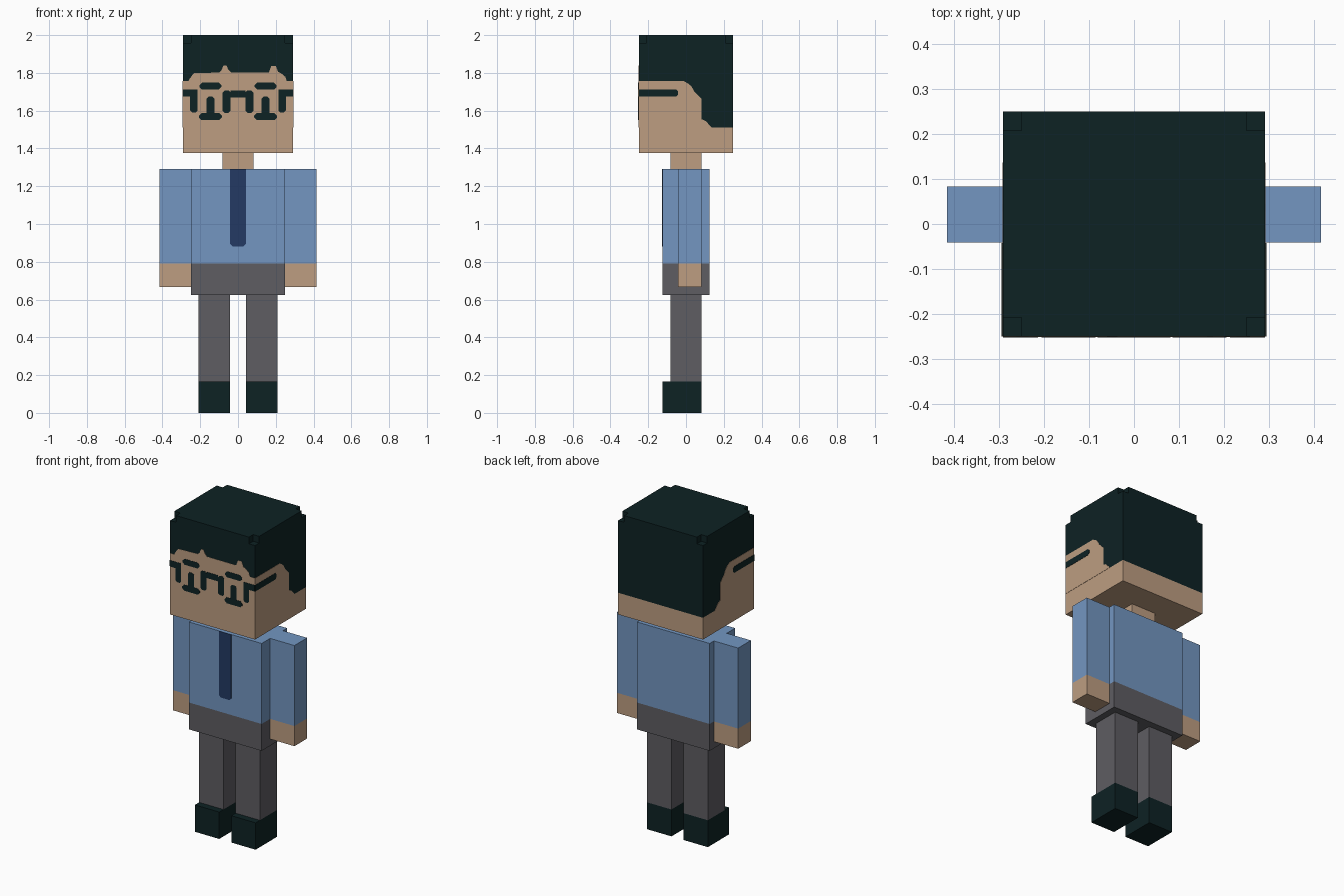
import bpy
import bmesh
from mathutils import Vector

cube = bpy.data.objects.get("Cube")
if cube:
    bpy.data.objects.remove(cube, do_unlink=True)

U = 1 / 24  # one block of the figure


def material(name, hex_code):
    def linear(v):
        return v / 12.92 if v <= 0.04045 else ((v + 0.055) / 1.055) ** 2.4
    rgb = [linear(int(hex_code[i:i + 2], 16) / 255) for i in (0, 2, 4)]
    mat = bpy.data.materials.new(name)
    mat.use_nodes = True
    mat.diffuse_color = (*rgb, 1)
    bsdf = next(n for n in mat.node_tree.nodes if n.type == 'BSDF_PRINCIPLED')
    bsdf.inputs["Base Color"].default_value = (*rgb, 1)
    return mat


SKIN = material("skin", "BD9D81")
DARK = material("dark hair", "0D2224")
BLUE = material("shirt blue", "7396C1")
GREY = material("trouser grey", "5E5D62")
NAVY = material("tie navy", "233A63")


def finish(name, bm, *mats):
    bmesh.ops.recalc_face_normals(bm, faces=bm.faces[:])
    mesh = bpy.data.meshes.new(name)
    bm.to_mesh(mesh)
    bm.free()
    for mat in mats:
        mesh.materials.append(mat)
    obj = bpy.data.objects.new(name, mesh)
    bpy.context.collection.objects.link(obj)
    return obj


def box(name, x, y, z, mat, lower=None, split=None):
    """Box from block ranges; below height split it takes the lower material."""
    bm = bmesh.new()
    bmesh.ops.create_cube(bm, size=1)
    for v in bm.verts:
        v.co = Vector(r[0] + (c + 0.5) * (r[1] - r[0])
                      for r, c in zip((x, y, z), v.co)) * U
    if lower:
        bmesh.ops.bisect_plane(bm, geom=bm.verts[:] + bm.edges[:] + bm.faces[:],
                               plane_co=(0, 0, split), plane_no=(0, 0, 1))
        for f in bm.faces:
            f.material_index = int(f.calc_center_median().z < split)
        return finish(name, bm, mat, lower)
    return finish(name, bm, mat)


def prism(name, points, to_3d, a, b, mat):
    """Extrude a flat outline between depths a and b."""
    bm = bmesh.new()
    face = bm.faces.new([bm.verts.new(to_3d(p, q, a)) for p, q in points])
    shift = Vector(to_3d(0, 0, b)) - Vector(to_3d(0, 0, a))
    new = bmesh.ops.extrude_face_region(bm, geom=[face], use_keep_orig=True)["geom"]
    bmesh.ops.translate(bm, vec=shift,
                        verts=[g for g in new if isinstance(g, bmesh.types.BMVert)])
    return finish(name, bm, mat)


def plate(x0, x1, z0, z1, c=0.0, cut_low=True, cut_high=True):
    """Rectangle outline with optional clipped corners."""
    low, high = c * cut_low, c * cut_high
    pts = [(x0 + low, z0), (x1 - low, z0), (x1, z0 + low), (x1, z1 - high),
           (x1 - high, z1), (x0 + high, z1), (x0, z1 - high), (x0, z0 + low)]
    return list(dict.fromkeys(pts))


def on_front(p, q, d):
    return (p, -d, q)


# Head: hair above, skin below, with a crown missing its four corner blocks
HAIR_Z = 1.51
box("head", (-7, 7), (-6, 6), (33, 47), DARK, SKIN, HAIR_Z)
crown = [(7, -5), (7, 5), (6, 5), (6, 6), (-6, 6), (-6, 5),
         (-7, 5), (-7, -5), (-6, -5), (-6, -6), (6, -6), (6, -5)]
prism("hair_crown", [(x * U, y * U) for x, y in crown],
      lambda p, q, d: (p, q, d), 47 * U, 48 * U, DARK)
box("neck", (-2, 2), (-2, 2), (31, 33), SKIN)

# Face skin with a ragged fringe line
W, FRONT = 7 * U, 6 * U
fringe = [(W, HAIR_Z), (W, 1.756), (0.258, 1.756), (0.25, 1.78), (0.228, 1.798),
          (0.213, 1.805), (0.2, 1.836), (0.176, 1.836), (0.163, 1.802),
          (-0.037, 1.802), (-0.053, 1.82), (-0.06, 1.838), (-0.078, 1.838),
          (-0.088, 1.812), (-0.1, 1.802), (-0.235, 1.798), (-0.255, 1.77),
          (-0.262, 1.756), (-W, 1.756), (-W, HAIR_Z)]
prism("face_skin", fringe, on_front, FRONT - 0.002, FRONT + 0.0015, SKIN)

# Side skin in front of the sideburn
temple = [(-FRONT, HAIR_Z), (-FRONT, 1.756), (-0.01, 1.756), (0.012, 1.743),
          (0.028, 1.73), (0.045, 1.7), (0.06, 1.685), (0.082, 1.662),
          (0.082, 1.555), (0.105, 1.545), (0.12, 1.528), (0.137, HAIR_Z)]

for side, s in (("left", 1), ("right", -1)):
    def on_side(p, q, d):
        return (s * d, p, q)

    def face_half(p, q, d):
        return (s * p, -d, q)

    prism(side + "_temple_skin", temple, on_side, W - 0.002, W + 0.0015, SKIN)
    arm = [(-FRONT, 1.674), (-0.053, 1.674), (-0.042, 1.685),
           (-0.042, 1.702), (-0.053, 1.713), (-FRONT, 1.713)]
    prism(side + "_glasses_arm", arm, on_side, W, W + 0.003, DARK)

    # Spectacle frame and eye pieces
    pieces = {
        "glasses_top": plate(0.088, 0.204, 1.712, 1.748, 0.013),
        "glasses_hinge": plate(0.253, W, 1.674, 1.713),
        "glasses_outer": plate(0.214, 0.253, 1.59, 1.713, 0.01, cut_high=False),
        "glasses_inner": plate(0.04, 0.081, 1.588, 1.707, 0.01),
        "glasses_bridge": plate(0, 0.04, 1.67, 1.707),
        "glasses_bottom": plate(0.086, 0.206, 1.55, 1.587, 0.013),
        "eye": plate(0.125, 0.167, 1.587, 1.674, 0.011, cut_low=False),
    }
    for name, outline in pieces.items():
        prism(side + "_" + name, outline, face_half, FRONT, FRONT + 0.003, DARK)

    # Arm with bare hand, leg and shoe
    def span(a, b):
        return tuple(sorted((s * a, s * b)))

    box(side + "_arm", span(6, 10), (-1, 2), (16, 31), BLUE, SKIN, 19 * U)
    box(side + "_leg", span(1, 5), (-2, 2), (4, 15), GREY)
    box(side + "_shoe", span(1, 5), (-3, 2), (0, 4), DARK)

# Torso with shirt over trouser waist, and tie
box("torso", (-6, 6), (-3, 3), (15, 31), BLUE, GREY, 19 * U)
prism("tie", plate(-U, U, 0.882, 31 * U, 0.012, cut_high=False),
      on_front, 3 * U - 0.002, 3 * U + 0.002, NAVY)
